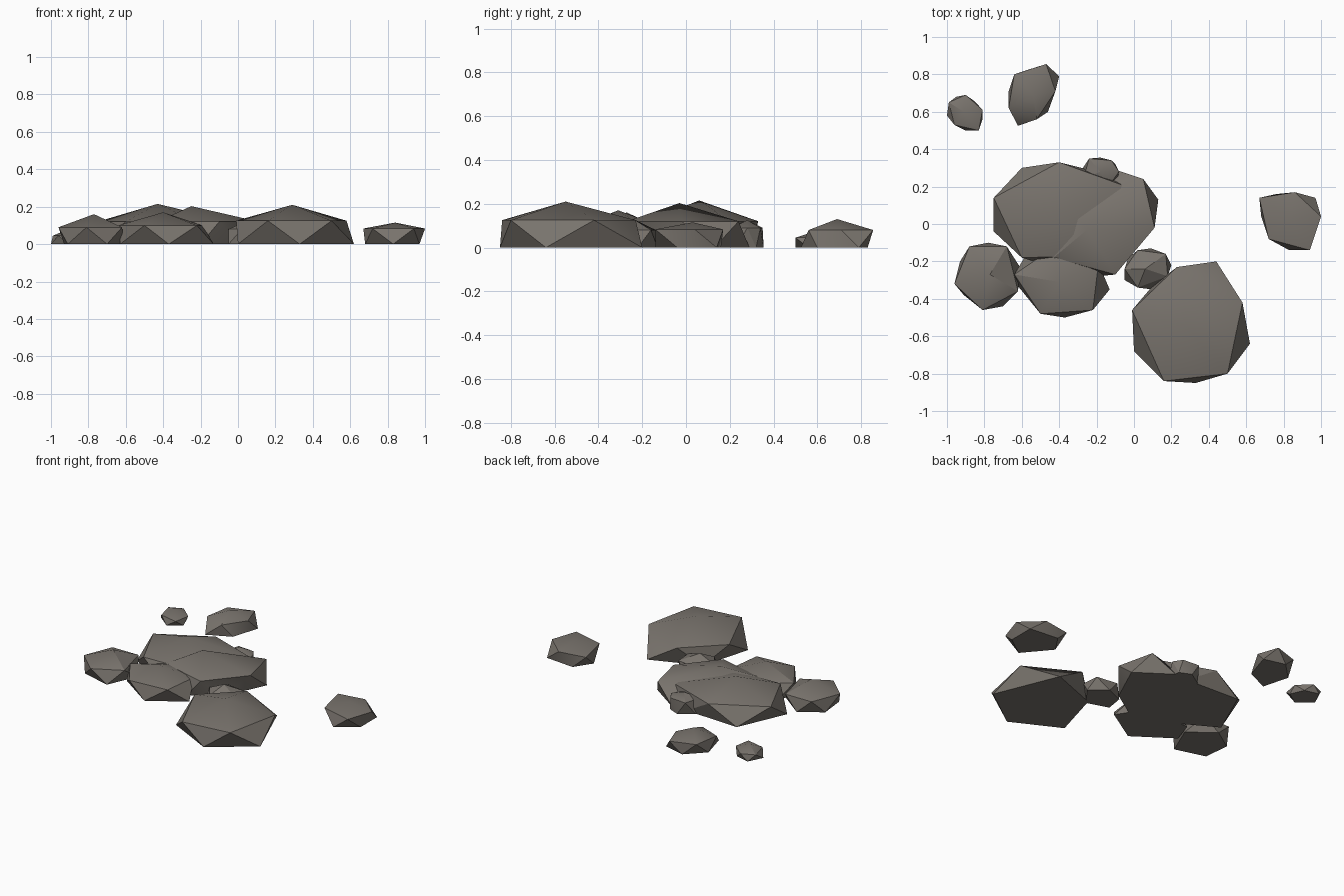
import bpy, bmesh, math

stone = bpy.data.materials.new("warm grey stone")
stone.diffuse_color = (0.19, 0.172, 0.152, 1)


def rock(name, peak, shoulder, outline):
    """Faceted boulder: outline alternates shoulder points and ground points."""
    bm = bmesh.new()
    top = bm.verts.new(peak)
    up = [bm.verts.new((x, y, shoulder)) for x, y in outline[0::2]]
    low = [bm.verts.new((x, y, 0)) for x, y in outline[1::2]]
    n = len(up)
    for i in range(n):
        j = (i + 1) % n
        bm.faces.new((top, up[i], up[j]))
        bm.faces.new((up[i], low[i], up[j]))
        bm.faces.new((low[i], low[j], up[j]))
    bm.faces.new(low)
    bmesh.ops.recalc_face_normals(bm, faces=bm.faces)
    mesh = bpy.data.meshes.new(name)
    bm.to_mesh(mesh)
    bm.free()
    mesh.materials.append(stone)
    ob = bpy.data.objects.new(name, mesh)
    bpy.context.collection.objects.link(ob)
    bpy.ops.object.select_all(action='DESELECT')
    ob.select_set(True)
    bpy.context.view_layer.objects.active = ob
    bpy.ops.object.shade_smooth_by_angle(angle=math.radians(30))


# Large separate boulder at the front
rock("front_boulder", (.29, -.55, .21), .125,
     [(.58, -.42), (.62, -.64), (.5, -.8), (.33, -.85), (.16, -.84),
      (0, -.68), (-.01, -.46), (.1, -.33), (.23, -.23), (.44, -.2)])

# Two merged boulders in the middle
rock("main_boulder", (-.43, .06, .215), .12,
     [(-.4, .33), (-.6, .3), (-.75, .14), (-.75, -.04), (-.6, -.18),
      (-.4, -.24), (-.22, -.17), (-.06, -.02), (-.04, .2), (-.2, .28)])
rock("middle_boulder", (-.25, -.03, .203), .12,
     [(.05, .24), (.13, .13), (.11, -.02), (0, -.15), (-.1, -.27),
      (-.2, -.28), (-.43, -.18), (-.45, -.05), (-.38, .12), (-.1, .29)])

# Smaller rocks leaning on the group
rock("leaning_rock", (-.4, -.31, .17), .1,
     [(-.22, -.46), (-.37, -.5), (-.5, -.48), (-.63, -.32), (-.64, -.27),
      (-.58, -.17), (-.42, -.12), (-.25, -.16), (-.19, -.21), (-.13, -.35)])
rock("left_rock", (-.77, -.27, .16), .09,
     [(-.96, -.32), (-.93, -.2), (-.88, -.12), (-.78, -.1), (-.68, -.12),
      (-.61, -.23), (-.62, -.36), (-.7, -.44), (-.81, -.46), (-.91, -.38)])
rock("wedged_rock", (.06, -.24, .13), .08,
     [(.17, -.16), (.2, -.22), (.18, -.28), (.1, -.35), (.02, -.34),
      (-.05, -.3), (-.05, -.24), (-.03, -.18), (.02, -.14), (.09, -.13)])
rock("rear_rock", (-.18, .28, .125), .09,
     [(-.24, .35), (-.28, .29), (-.27, .24), (-.2, .2), (-.13, .21),
      (-.09, .23), (-.08, .28), (-.1, .32), (-.12, .34), (-.18, .355)])

# Loose outlying rocks
rock("right_rock", (.84, .03, .115), .083,
     [(.67, .14), (.68, .04), (.72, -.08), (.83, -.14), (.94, -.14),
      (.97, -.04), (1, .04), (.97, .14), (.86, .17), (.76, .16)])
rock("back_rock", (-.54, .69, .13), .08,
     [(-.47, .855), (-.4, .79), (-.42, .71), (-.46, .6), (-.52, .56),
      (-.62, .525), (-.67, .62), (-.67, .71), (-.64, .8), (-.55, .83)])
rock("small_back_rock", (-.91, .6, .078), .045,
     [(-.9, .69), (-.85, .655), (-.81, .61), (-.81, .56), (-.83, .5),
      (-.9, .5), (-.96, .53), (-1, .58), (-.99, .65), (-.95, .68)])
